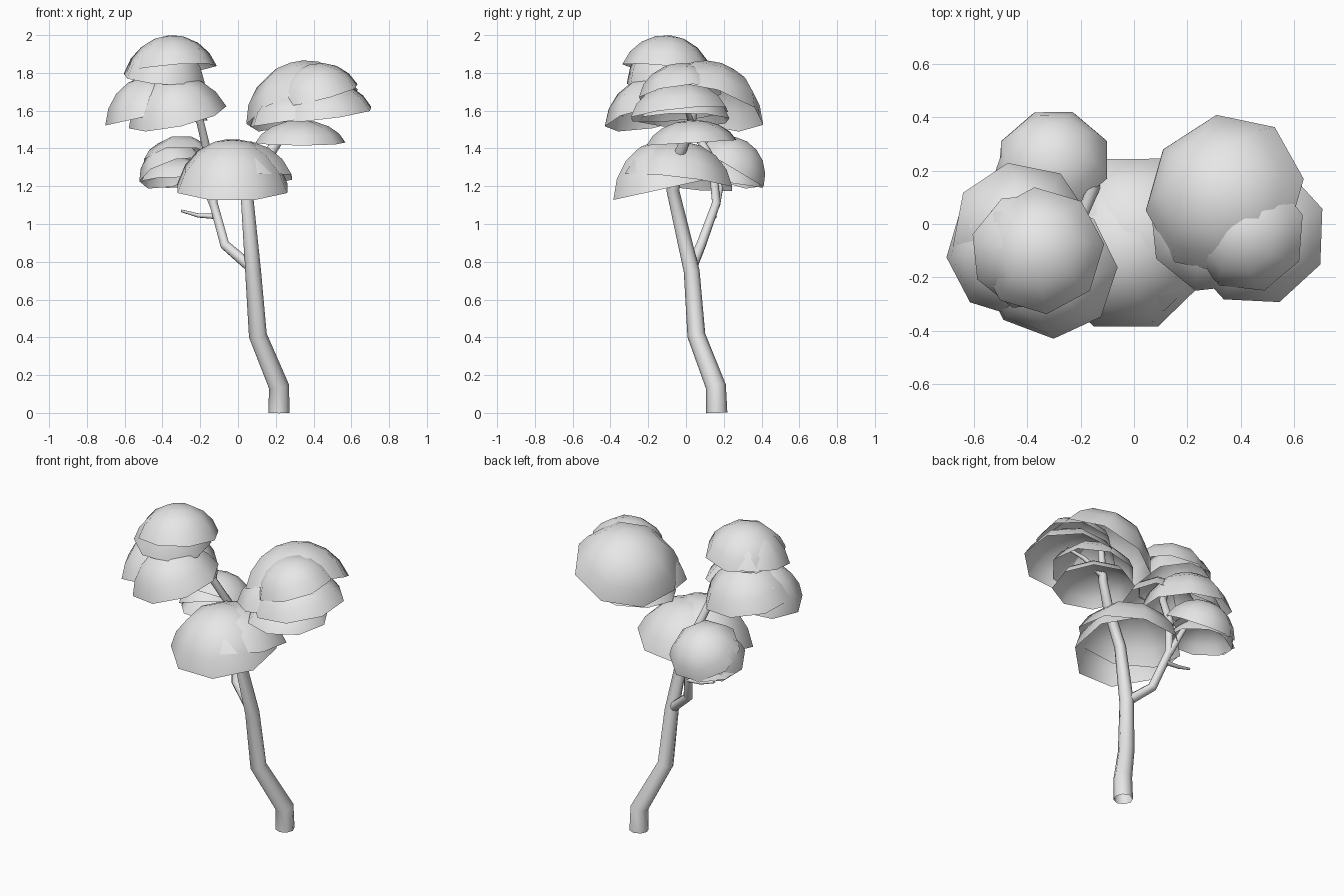
import bpy, bmesh, math
from mathutils import Vector

cube = bpy.data.objects.get("Cube")
if cube:
    bpy.data.objects.remove(cube)

grey = bpy.data.materials.new("pale_grey")
grey.use_nodes = True
grey.diffuse_color = (0.8, 0.8, 0.8, 1)
grey.node_tree.nodes["Principled BSDF"].inputs["Base Color"].default_value = (0.8, 0.8, 0.8, 1)


def limb(name, points):
    """Tapered open tube through (x, y, z, radius) points."""
    curve = bpy.data.curves.new(name, "CURVE")
    curve.dimensions = "3D"
    curve.bevel_depth = 1
    curve.bevel_resolution = 2
    spline = curve.splines.new("POLY")
    spline.points.add(len(points) - 1)
    for p, (x, y, z, r) in zip(spline.points, points):
        p.co = (x, y, z, 1)
        p.radius = r
    obj = bpy.data.objects.new(name, curve)
    bpy.context.collection.objects.link(obj)
    bpy.ops.object.select_all(action="DESELECT")
    obj.select_set(True)
    bpy.context.view_layer.objects.active = obj
    bpy.ops.object.convert(target="MESH")
    obj = bpy.context.object
    obj.data.materials.clear()
    obj.data.materials.append(grey)
    bpy.ops.object.shade_smooth_by_angle(angle=math.radians(50))


def dome(name, centre, radius, height, axis, spin, sides=8, rings=4):
    """Open leaf shell: a cap on a rim centre, leaning along axis."""
    bm = bmesh.new()
    top = bm.verts.new((0, 0, height))
    edge = math.radians(74)
    previous = None
    for i in range(1, rings + 1):
        a = edge * i / rings
        r = radius * math.sin(a) / math.sin(edge)
        z = height * (math.cos(a) - math.cos(edge)) / (1 - math.cos(edge))
        ring = []
        for k in range(sides):
            t = math.tau * k / sides + spin
            ring.append(bm.verts.new((r * math.cos(t), r * math.sin(t), z)))
        for k in range(sides):
            n = (k + 1) % sides
            if previous:
                bm.faces.new((previous[k], ring[k], ring[n], previous[n]))
            else:
                bm.faces.new((top, ring[k], ring[n]))
        previous = ring
    for f in bm.faces:
        f.smooth = True
    mesh = bpy.data.meshes.new(name)
    bm.to_mesh(mesh)
    bm.free()
    mesh.materials.append(grey)
    obj = bpy.data.objects.new(name, mesh)
    obj.location = centre
    obj.rotation_mode = "QUATERNION"
    obj.rotation_quaternion = Vector((0, 0, 1)).rotation_difference(Vector(axis))
    bpy.context.collection.objects.link(obj)


# Trunk, bending up into the left crown
limb("trunk", [(.217, .163, 0, .056), (.217, .158, .14, .054), (.105, .055, .41, .048),
               (.08, .03, .75, .042), (.045, -.07, 1.18, .034), (.17, -.03, 1.38, .03),
               (.25, .02, 1.5, .026), (.3, .06, 1.7, .018)])

# Side branches and twigs
limb("right_branch", [(.07, .03, .77, .03), (-.07, .08, .89, .027), (-.13, .16, 1.11, .024),
                      (-.15, .14, 1.33, .024), (-.2, .02, 1.54, .022), (-.32, -.06, 1.75, .014)])
limb("back_twig", [(-.13, .16, 1.1, .022), (-.22, .2, 1.3, .016), (-.34, .24, 1.38, .01)])
limb("low_twig", [(-.12, .15, 1.04, .014), (-.21, .15, 1.045, .011), (-.3, .14, 1.07, .007)])
limb("left_twig", [(.26, .03, 1.53, .018), (.38, 0, 1.62, .013), (.48, -.03, 1.66, .008)])

# Leaf shells of each crown: rim centre, radius, height, lean, turn
crowns = {
    "right_top_crown": [((-.35, -.1, 1.82), .24, .18, (-.08, .1, 1), .1),
                        ((-.39, -.1, 1.77), .225, .21, (.08, -.15, 1), .5)],
    "right_crown": [((-.42, -.03, 1.58), .265, .22, (.1, .1, 1), .2),
                    ((-.32, -.17, 1.565), .265, .22, (-.22, -.2, 1), .05),
                    ((-.46, -.1, 1.575), .25, .21, (-.22, 0, 1), .1)],
    "front_crown": [((-.03, -.1, 1.19), .315, .26, (0, -.22, 1), .39),
                    ((0, -.04, 1.22), .31, .22, (-.1, .12, 1), .39)],
    "back_crown": [((-.3, .24, 1.3), .215, .16, (0, .6, 1), .4),
                   ((-.34, .21, 1.27), .19, .17, (-.3, .4, 1), .1),
                   ((-.32, .22, 1.22), .2, .13, (0, .15, 1), .3)],
    "left_crown": [((.34, .11, 1.62), .315, .24, (-.36, .28, 1), .15),
                   ((.42, -.03, 1.68), .23, .17, (-.25, -.12, 1), .3),
                   ((.45, -.035, 1.58), .275, .17, (-.12, -.1, 1), .35),
                   ((.3, -.01, 1.55), .25, .17, (-.15, 0, 1), .5),
                   ((.33, .03, 1.43), .24, .12, (0, -.06, 1), .1)],
}
for crown, shells in crowns.items():
    for i, (centre, radius, height, axis, turn) in enumerate(shells):
        dome(f"{crown}_{i + 1}", centre, radius, height, axis, turn)
